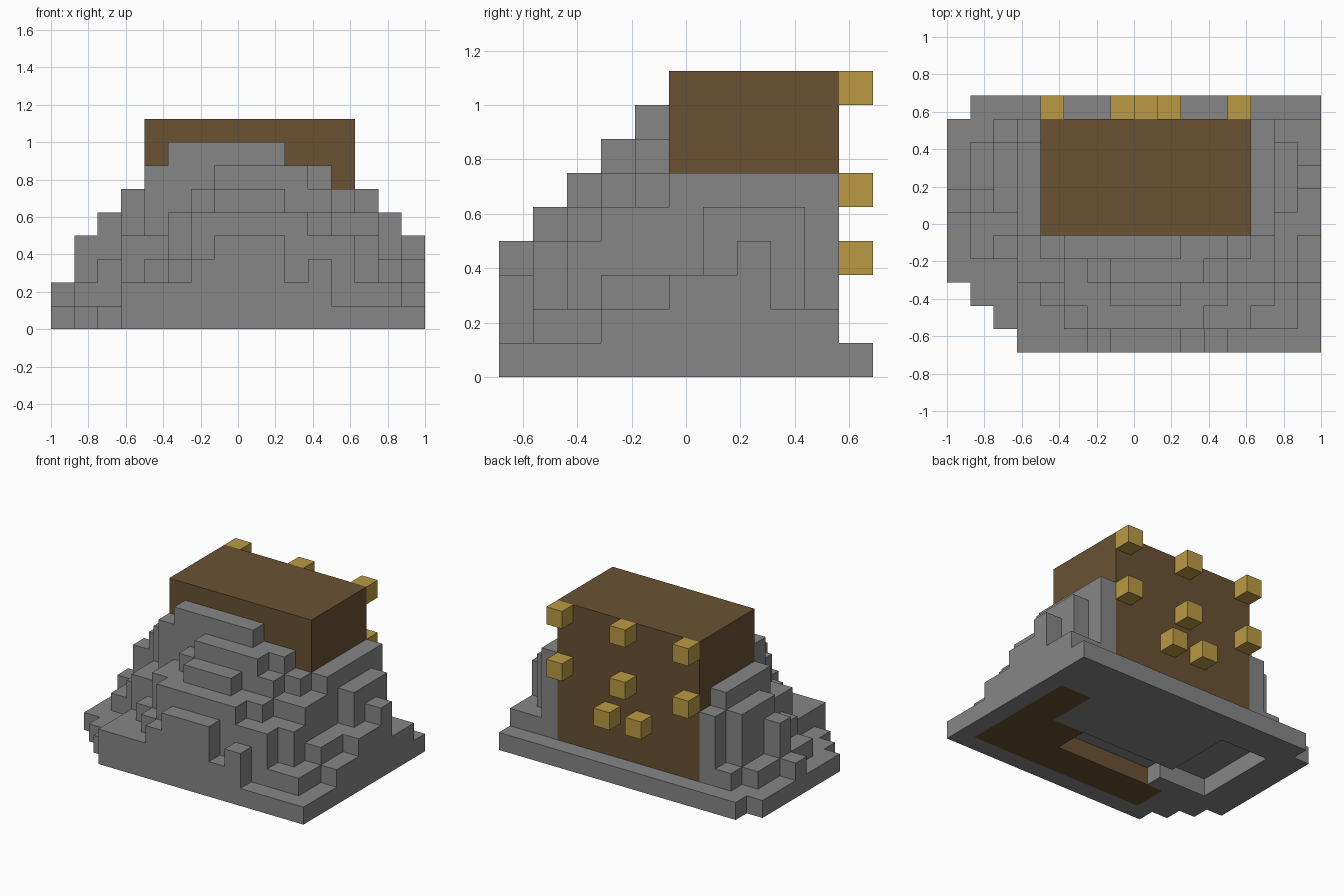
import bpy, bmesh
from itertools import product
from mathutils import Vector

cube = bpy.data.objects.get("Cube")
if cube:
    bpy.data.objects.remove(cube)

UNIT = 0.125
ORIGIN = Vector((-1, -0.6875, 0))


def material(name, r, g, b):
    m = bpy.data.materials.new(name)
    m.use_nodes = True
    m.diffuse_color = (r, g, b, 1)
    m.node_tree.nodes["Principled BSDF"].inputs["Base Color"].default_value = (r, g, b, 1)
    return m


stone = material("stone grey", 0.24, 0.24, 0.24)
wood = material("wood brown", 0.144, 0.084, 0.034)
gold = material("gold", 0.497, 0.323, 0.058)

# which part fills each block of the grid
blocks = {}


def fill(part, x0, x1, y0, y1, z0, z1):
    for cell in product(range(x0, x1), range(y0, y1), range(z0, z1)):
        blocks[cell] = part


def terraces(part, steps):
    """Each step is x range, y range and height, in blocks."""
    for x0, x1, y0, y1, height in steps:
        fill(part, x0, x1, y0, y1, 0, height)


# stone base with the stepped left corners
terraces("rock_mound", [
    (0, 16, 3, 10, 1), (1, 16, 2, 11, 1), (2, 16, 1, 2, 1), (3, 16, 0, 1, 1)])

# front slope, from the lowest row to the ridge
terraces("rock_mound", [
    (3, 11, 0, 1, 2), (6, 10, 0, 1, 3), (7, 10, 0, 1, 4), (11, 12, 0, 1, 3),
    (3, 15, 1, 3, 2), (5, 6, 1, 2, 3), (11, 13, 1, 2, 4), (6, 11, 1, 2, 5),
    (4, 5, 2, 3, 3), (5, 12, 2, 3, 5), (12, 14, 2, 3, 4), (7, 10, 2, 3, 6),
    (3, 5, 3, 5, 4), (5, 14, 3, 5, 5), (6, 12, 3, 4, 6), (7, 11, 3, 4, 7),
    (4, 12, 4, 5, 7), (5, 10, 4, 5, 8), (12, 13, 4, 5, 6)])

# slope on the -x side
terraces("rock_mound", [
    (1, 3, 4, 6, 2), (2, 3, 4, 5, 3), (0, 1, 6, 7, 2), (1, 2, 6, 7, 4),
    (1, 2, 7, 9, 2), (2, 3, 6, 9, 5), (3, 4, 5, 9, 6), (3, 4, 9, 10, 5),
    (2, 3, 9, 10, 2)])

# slope on the +x side
terraces("rock_mound", [
    (14, 15, 3, 5, 3), (15, 16, 3, 5, 2), (13, 14, 5, 10, 6), (14, 16, 5, 7, 3),
    (14, 15, 6, 9, 5), (15, 16, 7, 8, 4), (14, 16, 8, 10, 2)])

# wooden chest on the mound, and the wooden floor under the front slope
fill("wooden_box", 4, 13, 5, 10, 1, 9)
fill("wooden_floor", 4, 15, 1, 3, 0, 1)
fill("wooden_floor", 11, 13, 3, 5, 0, 1)
fill("wooden_floor", 13, 15, 3, 8, 0, 1)

# hollow in the underside
for x0, x1, y0, y1 in [(2, 5, 4, 9), (5, 11, 3, 5)]:
    for cell in product(range(x0, x1), range(y0, y1), [0]):
        blocks.pop(cell, None)

# gold studs on the back
for z, columns in [(8, (4, 8, 12)), (5, (4, 8, 12)), (3, (7, 9))]:
    for x in columns:
        fill("gold_studs", x, x + 1, 10, 11, z, z + 1)


def build(part, mat):
    """Skin the open sides of a part's blocks and merge the flat areas."""
    bm = bmesh.new()
    corners = {}

    def corner(p):
        key = tuple(round(c) for c in p)
        if key not in corners:
            corners[key] = bm.verts.new(ORIGIN + Vector(key) * UNIT)
        return corners[key]

    for cell, owner in blocks.items():
        if owner != part:
            continue
        middle = Vector(cell) + Vector((0.5, 0.5, 0.5))
        for axis, sign in product(range(3), (-1, 1)):
            out, u, v = Vector(), Vector(), Vector()
            out[axis], u[(axis + 1) % 3], v[(axis + 2) % 3] = sign, 1, sign
            if tuple(round(a + b) for a, b in zip(cell, out)) in blocks:
                continue
            bm.faces.new([corner(middle + (out + u * a + v * b) / 2)
                          for a, b in ((-1, -1), (1, -1), (1, 1), (-1, 1))])
    bmesh.ops.dissolve_limit(bm, angle_limit=0.01, verts=bm.verts[:], edges=bm.edges[:])
    mesh = bpy.data.meshes.new(part)
    bm.to_mesh(mesh)
    bm.free()
    mesh.materials.append(mat)
    bpy.context.collection.objects.link(bpy.data.objects.new(part, mesh))


build("rock_mound", stone)
build("wooden_box", wood)
build("wooden_floor", wood)
build("gold_studs", gold)
